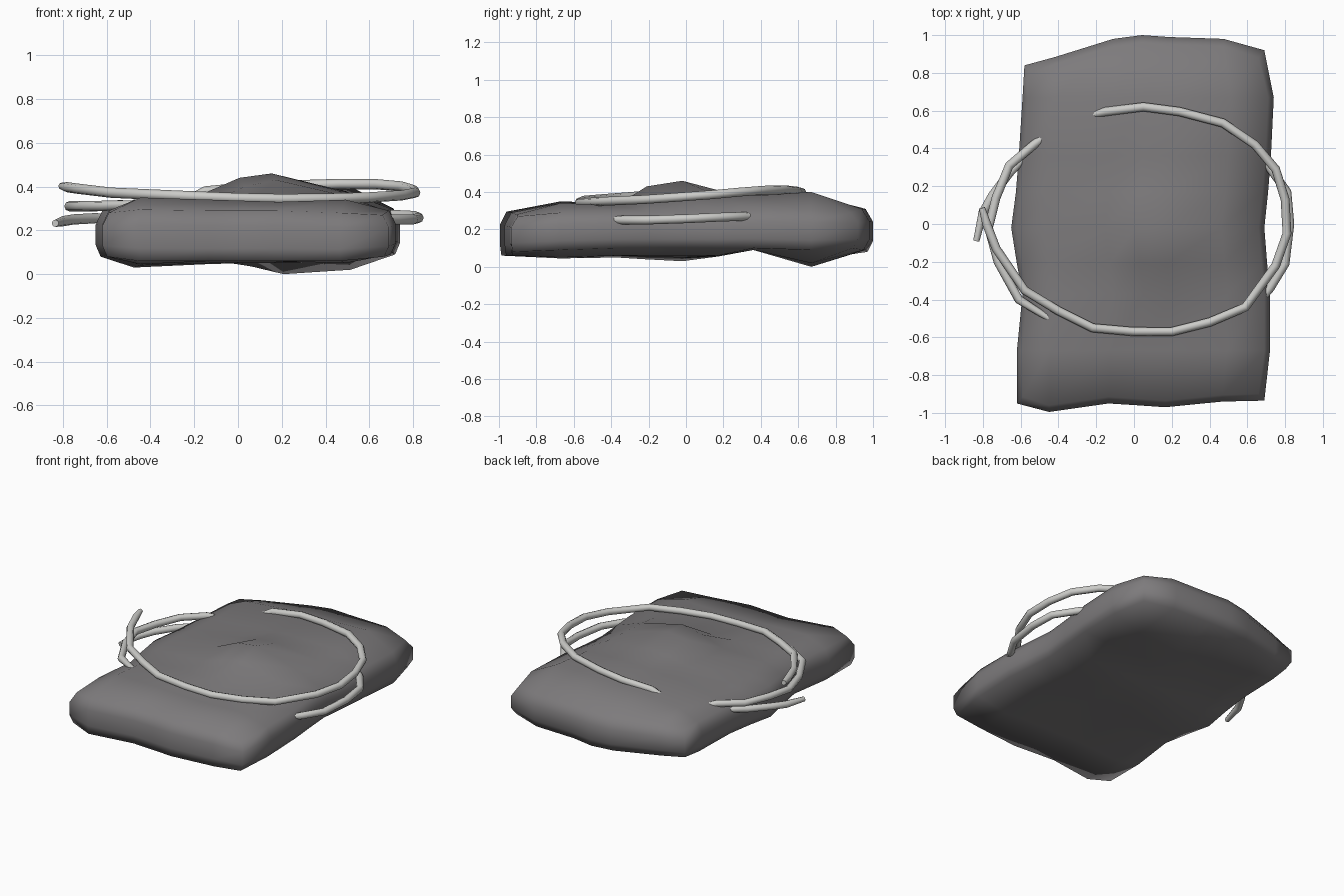
import bpy, bmesh

if "Cube" in bpy.data.objects:
    bpy.data.objects.remove(bpy.data.objects["Cube"])


def material(name, rgb):
    m = bpy.data.materials.new(name)
    m.diffuse_color = (*rgb, 1)
    m.use_nodes = True
    m.node_tree.nodes["Principled BSDF"].inputs["Base Color"].default_value = m.diffuse_color
    return m


stone_grey = material("dark grey stone", (0.205, 0.197, 0.202))
rope_grey = material("light grey rope", (0.60, 0.60, 0.58))

# Stone slab: outline edges plus top and bottom height grids (rows front to back)
left = [-.62, -.62, -.59, -.62, -.65, -.625, -.61, -.59, -.58]
right = [.69, .72, .72, .705, .69, .71, .725, .74, .69]
front = [-.95, -.995, -.95, -.96, -.97, -.94, -.935]
back = [.84, .885, .98, 1.0, .99, .98, .92]
col_t = [0, .13, .37, .49, .60, .83, 1]
row_y = [-.95, -.67, -.37, -.21, -.02, .17, .36, .67, .92]
top_z = [[.28, .295, .29, .29, .29, .28, .27],
         [.29, .35, .34, .335, .33, .34, .29],
         [.29, .34, .335, .33, .33, .33, .29],
         [.29, .34, .35, .40, .43, .36, .29],
         [.29, .34, .37, .44, .46, .38, .29],
         [.29, .34, .37, .40, .41, .38, .29],
         [.29, .34, .37, .38, .385, .38, .30],
         [.29, .35, .38, .385, .39, .40, .30],
         [.28, .29, .30, .31, .31, .31, .29]]
low_z = [[.08, .06, .06, .06, .06, .06, .08],
         [.08, .045, .06, .06, .06, .05, .09],
         [.09, .05, .06, .06, .06, .06, .10],
         [.09, .04, .05, .055, .055, .06, .10],
         [.08, .03, .045, .05, .05, .06, .10],
         [.09, .06, .055, .055, .055, .06, .10],
         [.10, .10, .10, .095, .09, .09, .10],
         [.09, .08, .06, .035, .0, .02, .09],
         [.10, .09, .08, .08, .09, .09, .10]]
R, C = len(row_y), len(col_t)


def plan(r, c):
    x = left[r] + (right[r] - left[r]) * col_t[c]
    y = front[c] if r == 0 else back[c] if r == R - 1 else row_y[r]
    return x, y


bm = bmesh.new()


def sheet(heights, side, fore, aft):
    grid = []
    for r in range(R):
        row = []
        for c in range(C):
            x, y = plan(r, c)
            x += side * ((c == 0) - (c == C - 1))
            y += fore * (r == 0) - aft * (r == R - 1)
            row.append(bm.verts.new((x, y, heights[r][c])))
        grid.append(row)
    for r in range(R - 1):
        for c in range(C - 1):
            bm.faces.new((grid[r][c], grid[r][c + 1], grid[r + 1][c + 1], grid[r + 1][c]))
    return grid


rim = ([(0, c) for c in range(C)] + [(r, C - 1) for r in range(1, R)]
       + [(R - 1, c) for c in range(C - 2, -1, -1)] + [(r, 0) for r in range(R - 2, 0, -1)])
upper, lower = sheet(top_z, .03, .035, .04), sheet(low_z, .022, .008, .03)
rings = [[lower[r][c] for r, c in rim]]
for t in (.25, .7):
    rings.append([bm.verts.new((*plan(r, c), low_z[r][c] + t * (top_z[r][c] - low_z[r][c])))
                  for r, c in rim])
rings.append([upper[r][c] for r, c in rim])
for a, b in zip(rings, rings[1:]):
    for i in range(len(rim)):
        j = (i + 1) % len(rim)
        bm.faces.new((a[i], a[j], b[j], b[i]))
bmesh.ops.recalc_face_normals(bm, faces=bm.faces)
for f in bm.faces:
    f.smooth = True
mesh = bpy.data.meshes.new("stone_slab")
bm.to_mesh(mesh)
bm.free()
mesh.materials.append(stone_grey)
bpy.context.collection.objects.link(bpy.data.objects.new("stone_slab", mesh))


# Rope: one loose coil in three visible runs, each sinking into the slab
def rope(name, path):
    curve = bpy.data.curves.new(name, 'CURVE')
    curve.dimensions = '3D'
    curve.bevel_depth = .0235
    curve.bevel_resolution = 2
    curve.use_fill_caps = True
    spline = curve.splines.new('POLY')
    spline.points.add(len(path) - 1)
    for p, co in zip(spline.points, path):
        p.co = (*co, 1)
    spline.points[0].radius = spline.points[-1].radius = .7
    curve.materials.append(rope_grey)
    ob = bpy.data.objects.new(name, curve)
    bpy.context.collection.objects.link(ob)
    bpy.ops.object.select_all(action='DESELECT')
    bpy.context.view_layer.objects.active = ob
    ob.select_set(True)
    bpy.ops.object.convert(target='MESH')
    bpy.ops.object.shade_smooth_by_angle(angle=1.2)


rope("rope_upper_turn", [
    (-.805, .085, .402), (-.78, .0, .397), (-.73, -.13, .39), (-.58, -.35, .372),
    (-.4, -.46, .364), (-.22, -.55, .356), (.0, -.57, .347), (.2, -.57, .343),
    (.4, -.52, .345), (.59, -.44, .35), (.75, -.22, .36), (.81, -.05, .372),
    (.80, .13, .385), (.75, .29, .40), (.64, .42, .41), (.47, .535, .412),
    (.24, .595, .405), (.05, .62, .398), (-.15, .595, .378), (-.25, .57, .33)])
rope("rope_middle_turn", [
    (-.45, .48, .29), (-.53, .42, .315), (-.66, .31, .31), (-.73, .14, .31),
    (-.77, -.02, .31), (-.72, -.20, .31), (-.61, -.40, .312), (-.45, -.50, .32)])
rope("rope_right_turn", [
    (.66, -.42, .25), (.72, -.34, .25), (.80, -.21, .25), (.825, .0, .257),
    (.81, .17, .265), (.71, .31, .27), (.65, .38, .27)])
rope("rope_lower_end", [
    (-.55, .38, .26), (-.66, .27, .255), (-.75, .15, .25), (-.80, .06, .242),
    (-.835, -.09, .232)])
